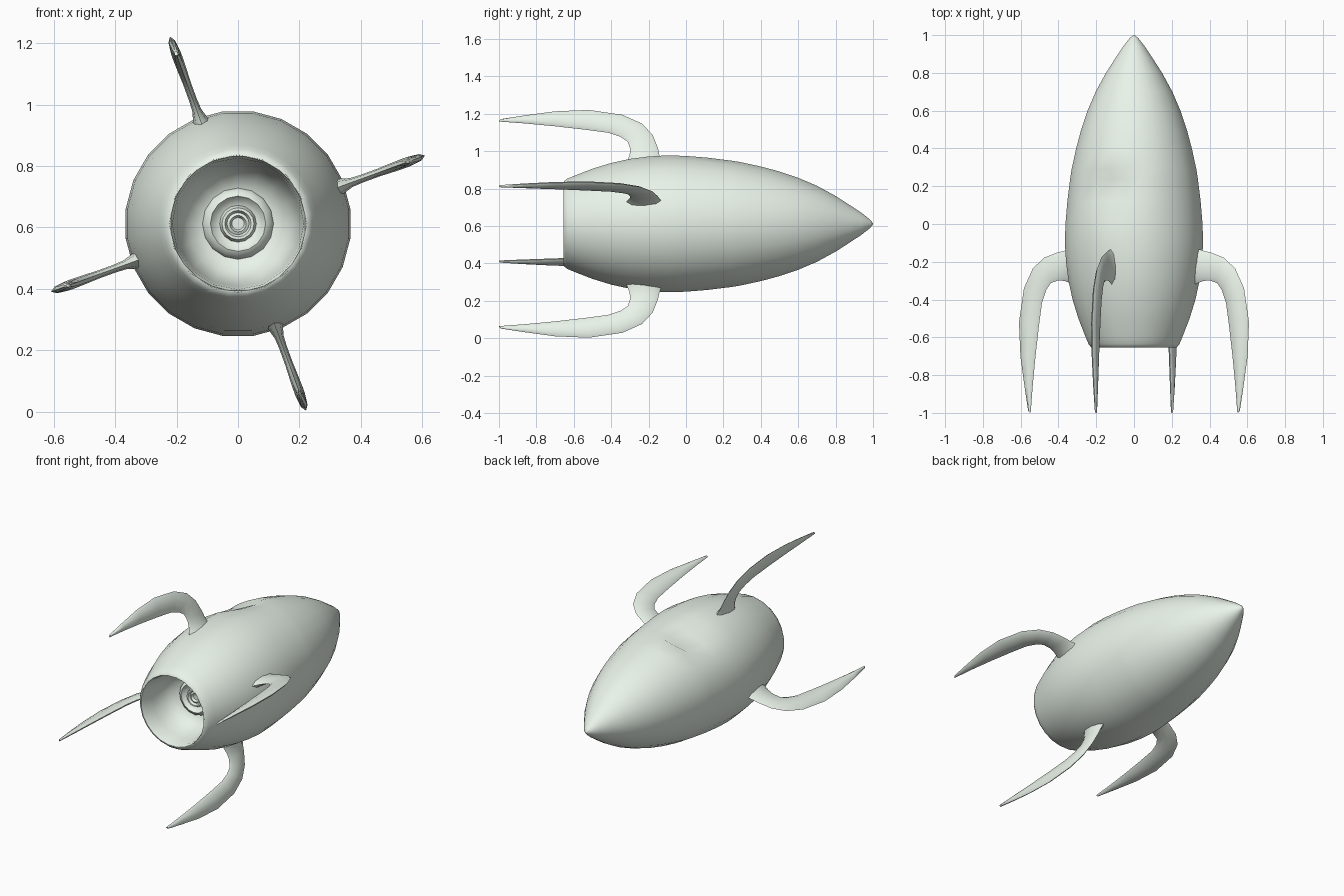
import bpy, bmesh, math

if "Cube" in bpy.data.objects:
    bpy.data.objects.remove(bpy.data.objects["Cube"])

CZ = 0.612   # height of the rocket axis

# Pale green-grey paint
paint = bpy.data.materials.new("pale_paint")
paint.diffuse_color = (0.82, 0.90, 0.82, 1)
paint.use_nodes = True
paint.node_tree.nodes["Principled BSDF"].inputs["Base Color"].default_value = paint.diffuse_color


def finish(name, bm, angle, flip=False):
    bmesh.ops.recalc_face_normals(bm, faces=bm.faces)
    if flip:
        bmesh.ops.reverse_faces(bm, faces=bm.faces)
    me = bpy.data.meshes.new(name)
    bm.to_mesh(me)
    bm.free()
    me.materials.append(paint)
    ob = bpy.data.objects.new(name, me)
    bpy.context.collection.objects.link(ob)
    bpy.ops.object.select_all(action='DESELECT')
    ob.select_set(True)
    bpy.context.view_layer.objects.active = ob
    bpy.ops.object.shade_smooth_by_angle(angle=math.radians(angle))


def bridge(bm, a, b):
    n = len(a)
    for i in range(n):
        bm.faces.new((a[i], a[(i + 1) % n], b[(i + 1) % n], b[i]))


def lathe(name, profile, sides, phase=0.0, dent={}, flip=False):
    """(radius, y) rings turned round the rocket axis; only the small end is capped."""
    bm = bmesh.new()
    rings = []
    for r, y in profile:
        ring = []
        for i in range(sides):
            a = 2 * math.pi * (i + phase) / sides
            rr = r - dent.get((i, y), 0)
            ring.append(bm.verts.new((rr * math.cos(a), y, CZ + rr * math.sin(a))))
        rings.append(ring)
    for a, b in zip(rings, rings[1:]):
        bridge(bm, a, b)
    bm.faces.new(min((rings[0], rings[-1]), key=lambda g: abs(g[0].co.x)))
    finish(name, bm, 60, flip)


# Hull from nose to rear rim, with a shallow cockpit dent on its upper left
lathe("hull", [(0.003, 1.0), (0.022, 0.985), (0.058, 0.94), (0.098, 0.88), (0.15, 0.80),
               (0.205, 0.70), (0.248, 0.60), (0.282, 0.50), (0.309, 0.40), (0.333, 0.29),
               (0.341, 0.24), (0.356, 0.12), (0.366, 0.0), (0.369, -0.1), (0.363, -0.2),
               (0.350, -0.3), (0.328, -0.4), (0.297, -0.5), (0.258, -0.6),
               (0.243, -0.635), (0.229, -0.653), (0.220, -0.655)],
      24, 0.5, {(6, 0.24): 0.015, (7, 0.24): 0.035, (8, 0.24): 0.015,
                (6, 0.12): 0.010, (7, 0.12): 0.022, (8, 0.12): 0.010})

# Engine bowl with its stepped nozzle
lathe("engine_bowl", [(0.224, -0.655), (0.214, -0.63), (0.206, -0.56), (0.192, -0.49),
                      (0.165, -0.435), (0.13, -0.41), (0.116, -0.405), (0.108, -0.43),
                      (0.09, -0.44), (0.075, -0.42), (0.06, -0.415), (0.052, -0.44),
                      (0.043, -0.44), (0.036, -0.425), (0.027, -0.43), (0.02, -0.415)],
      16, flip=True)

# Swept fins: outer (r, y), inner (r, y), thickness
SECTIONS = [((0.320, -0.115), (0.315, -0.330), 0.085),
            ((0.362, -0.132), (0.355, -0.315), 0.050),
            ((0.395, -0.143), (0.390, -0.302), 0.030),
            ((0.430, -0.150), (0.425, -0.298), 0.026),
            ((0.505, -0.178), (0.468, -0.312), 0.026),
            ((0.570, -0.235), (0.495, -0.350), 0.030),
            ((0.620, -0.340), (0.518, -0.415), 0.032),
            ((0.648, -0.520), (0.535, -0.535), 0.032),
            ((0.640, -0.700), (0.555, -0.700), 0.028),
            ((0.617, -0.860), (0.571, -0.860), 0.022),
            ((0.596, -0.990), (0.582, -1.000), 0.012)]


def fin(name, deg):
    a = math.radians(deg)
    ca, sa = math.cos(a), math.sin(a)
    bm = bmesh.new()
    rings = []
    for (r0, y0), (r1, y1), t in SECTIONS:
        ring = []
        for k in range(8):
            w = 2 * math.pi * k / 8
            f = 0.5 - 0.5 * math.cos(w)
            r, y = r0 + (r1 - r0) * f, y0 + (y1 - y0) * f
            v = 0.5 * t * math.sin(w)
            ring.append(bm.verts.new((r * ca - v * sa, y, CZ + r * sa + v * ca)))
        rings.append(ring)
    for p, q in zip(rings, rings[1:]):
        bridge(bm, p, q)
    bm.faces.new(rings[0])
    bm.faces.new(rings[-1])
    finish(name, bm, 60)


for name, deg in (("right_fin", 20), ("top_fin", 110), ("left_fin", 200), ("bottom_fin", 290)):
    fin(name, deg)
